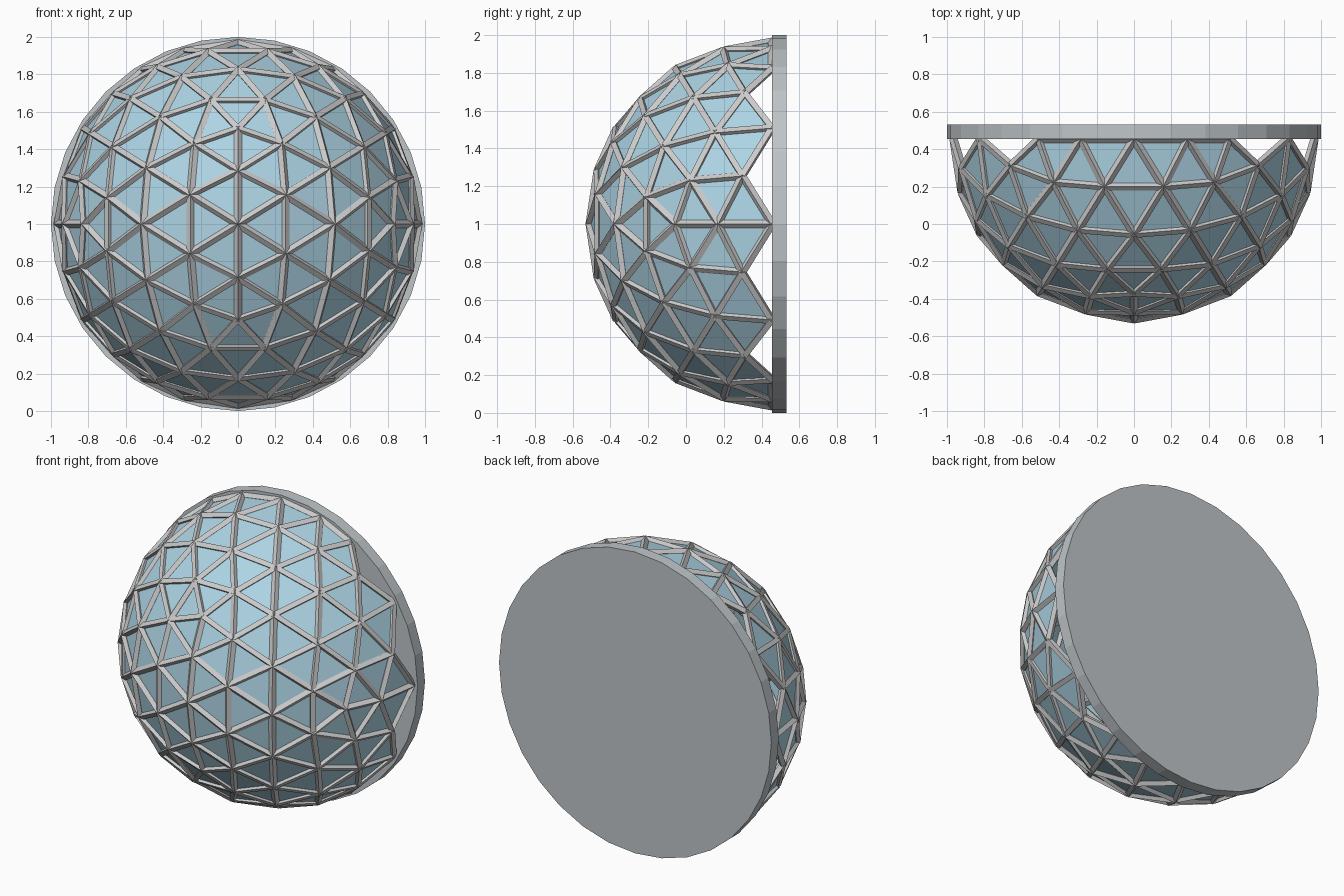
import bpy, bmesh
from mathutils import Matrix, Vector

if "Cube" in bpy.data.objects:
    bpy.data.objects.remove(bpy.data.objects["Cube"])

R = 0.965                          # radius of the geodesic net
CENTRE = Vector((0, 0.455, 1.0))   # dome centre, on the face of the base disc
STRUT = 0.022                      # corner radius of the square struts


def make(name, bm, color):
    mesh = bpy.data.meshes.new(name)
    bm.to_mesh(mesh)
    bm.free()
    obj = bpy.data.objects.new(name, mesh)
    bpy.context.collection.objects.link(obj)
    mat = bpy.data.materials.new(name + "_material")
    mat.diffuse_color = (*color, 1)
    mat.use_nodes = True
    mat.node_tree.nodes["Principled BSDF"].inputs["Base Color"].default_value = mat.diffuse_color
    mesh.materials.append(mat)
    return obj


# Glass panels: icosphere turned so an icosahedron edge midpoint faces -y
glass = bmesh.new()
bmesh.ops.create_icosphere(glass, subdivisions=3, radius=R)
corners = [v.co.copy() for v in glass.verts if len(v.link_edges) == 5]
a = corners[0]
b = min(corners[1:], key=lambda c: (c - a).length)
y_axis = -(a + b).normalized()
z_axis = (a - b).normalized()
x_axis = y_axis.cross(z_axis)
turn = Matrix((x_axis, y_axis, z_axis)).to_4x4()
bmesh.ops.transform(glass, matrix=turn, verts=glass.verts)

# Keep only whole triangles in the front half, leaving the zigzag rim
gone = [f for f in glass.faces if any(v.co.y > 0.03 for v in f.verts)]
bmesh.ops.delete(glass, geom=gone, context='FACES')
bmesh.ops.translate(glass, vec=CENTRE, verts=glass.verts)

# Struts: one square bar along every edge of the net
struts = bmesh.new()
for e in glass.edges:
    p, q = e.verts[0].co, e.verts[1].co
    d = q - p
    place = Matrix.Translation((p + q) / 2) @ d.to_track_quat('Z', 'Y').to_matrix().to_4x4()
    bmesh.ops.create_cone(struts, cap_ends=True, segments=4, radius1=STRUT,
                          radius2=STRUT, depth=d.length, matrix=place)

make("glass_panels", glass, (0.42, 0.66, 0.78))
make("dome_struts", struts, (0.72, 0.72, 0.70))

# Base disc: 32-sided plate standing upright behind the dome
disc = bmesh.new()
bmesh.ops.create_cone(disc, cap_ends=True, segments=32, radius1=1, radius2=1, depth=0.078,
                      matrix=Matrix.Translation((0, 0.494, 1)) @ Matrix.Rotation(1.5707963, 4, 'X'))
make("base_disc", disc, (0.52, 0.56, 0.58))
